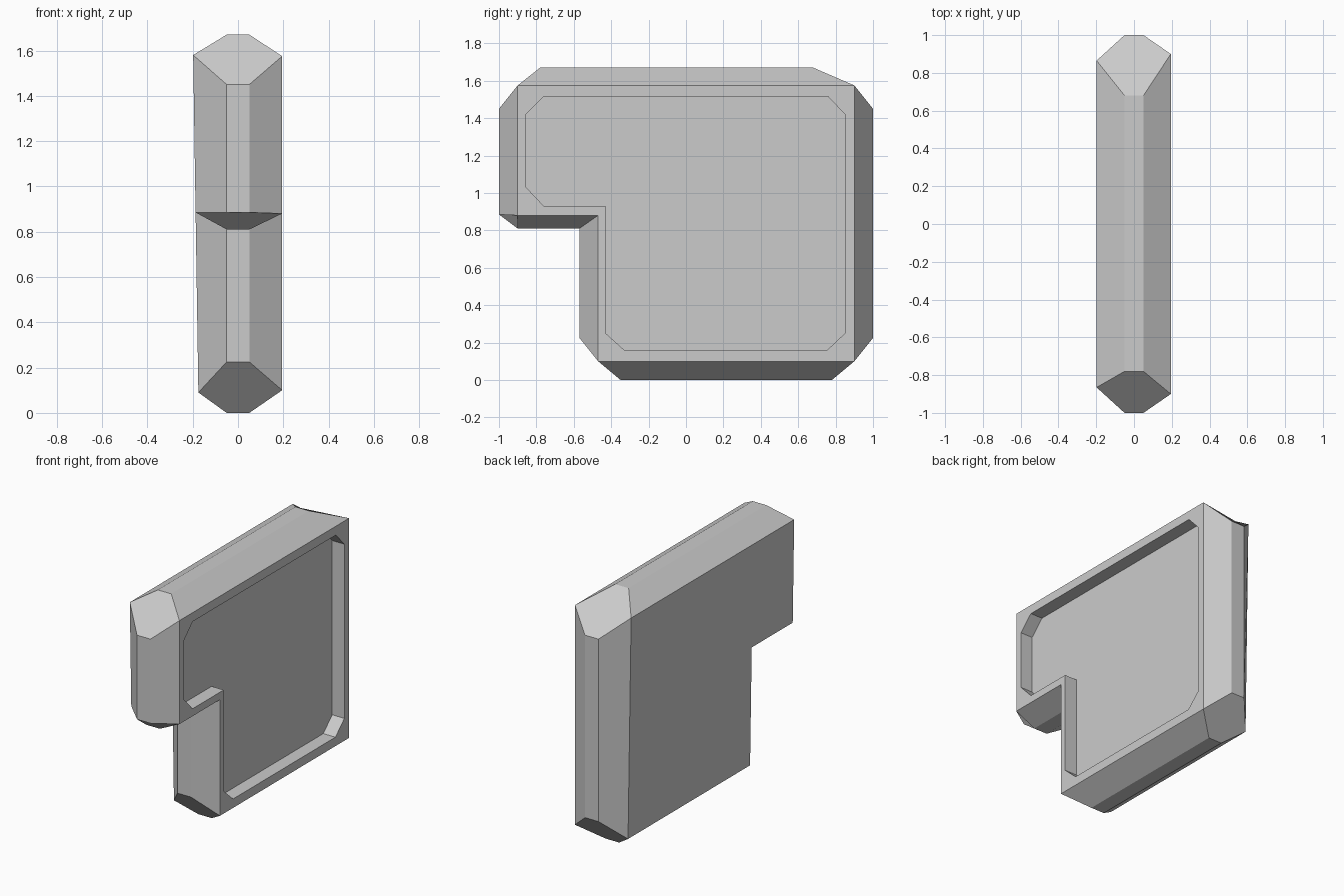
import bpy, bmesh

if "Cube" in bpy.data.objects:
    bpy.data.objects.remove(bpy.data.objects["Cube"])

# Each corner, going round in (y, z): right face, left face, middle rim points, recess points
corners = [
    ((-0.90, 1.575), (-0.865, 1.58), [(-1.0, 1.45), (-0.78, 1.67)], [(-0.855, 1.42), (-0.76, 1.515)]),
    ((0.90, 1.575), (0.865, 1.58), [(0.68, 1.67), (1.0, 1.45)], [(0.76, 1.515), (0.85, 1.42)]),
    ((0.90, 0.10), (0.865, 0.09), [(1.0, 0.225), (0.78, 0.0)], [(0.85, 0.25), (0.755, 0.16)]),
    ((-0.47, 0.10), (-0.43, 0.09), [(-0.35, 0.0), (-0.57, 0.225)], [(-0.33, 0.16), (-0.43, 0.25)]),
    ((-0.47, 0.88), (-0.43, 0.885), [(-0.57, 0.81)], [(-0.43, 0.93)]),
    ((-0.90, 0.88), (-0.865, 0.885), [(-0.90, 0.81), (-1.0, 0.885)], [(-0.76, 0.93), (-0.855, 1.03)]),
]

RIM, RIGHT, FLOOR = 0.05, 0.195, 0.105


def left_x(z):
    # the left face leans slightly inwards towards the bottom
    return -0.198 + 0.023 * (1.58 - z) / 1.49


bm = bmesh.new()


def ring(groups, x):
    return [[bm.verts.new((x(z) if callable(x) else x, y, z)) for y, z in g] for g in groups]


left = ring([[c[1]] for c in corners], left_x)
rim_l = ring([c[2] for c in corners], -RIM)
rim_r = ring([c[2] for c in corners], RIM)
right = ring([[c[0]] for c in corners], RIGHT)
lip = ring([c[3] for c in corners], RIGHT)
floor = ring([c[3] for c in corners], FLOOR)


def bridge(a, b):
    # straight sides between neighbouring corners
    for i in range(6):
        j = (i + 1) % 6
        bm.faces.new((a[i][-1], a[j][0], b[j][0], b[i][-1]))


for a, b in ((left, rim_l), (rim_l, rim_r), (rim_r, right), (right, lip), (lip, floor)):
    bridge(a, b)

# Corner facets, flat border corners and recess corners
for i in range(6):
    if len(rim_l[i]) == 2:
        bm.faces.new((left[i][0], rim_l[i][0], rim_r[i][0], right[i][0], rim_r[i][1], rim_l[i][1]))
        bm.faces.new((right[i][0], lip[i][0], lip[i][1]))
        bm.faces.new((lip[i][0], floor[i][0], floor[i][1], lip[i][1]))

# Left face and recess floor
for r in (left, floor):
    bm.faces.new([v for g in r for v in g])

bmesh.ops.recalc_face_normals(bm, faces=bm.faces)
mesh = bpy.data.meshes.new("notched_panel")
bm.to_mesh(mesh)
bm.free()
panel = bpy.data.objects.new("notched_panel", mesh)
bpy.context.collection.objects.link(panel)
